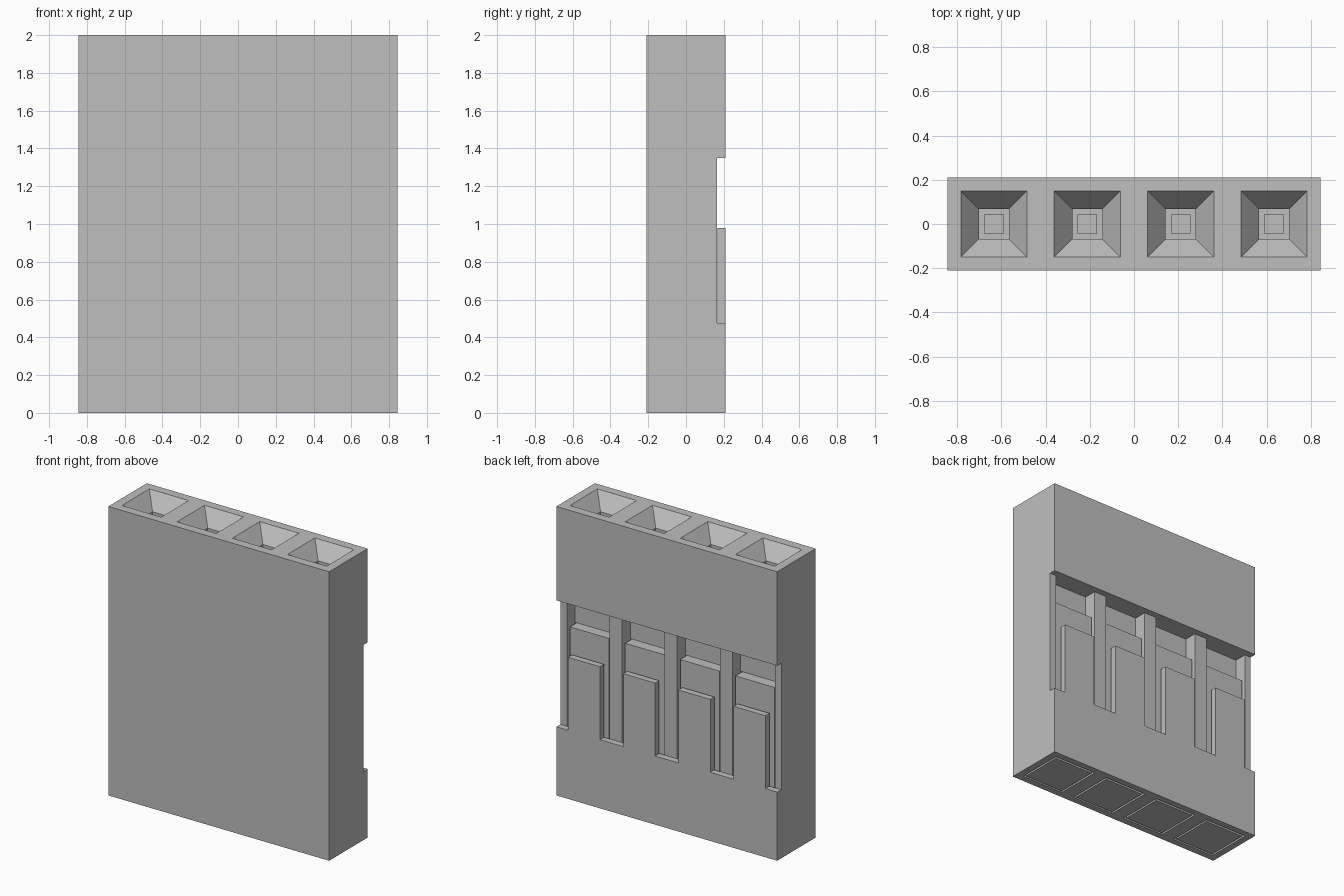
import bpy, bmesh

cube = bpy.data.objects.get("Cube")
if cube:
    bpy.data.objects.remove(cube, do_unlink=True)

grey = bpy.data.materials.new("light_grey")
grey.use_nodes = True
COLOUR = (0.52, 0.52, 0.52, 1)
grey.diffuse_color = COLOUR
grey.node_tree.nodes["Principled BSDF"].inputs["Base Color"].default_value = COLOUR

PITCH = 0.4225
HALF_W, HALF_D, HEIGHT = 2 * PITCH, 0.21, 2.0
CELLS = [(i - 1.5) * PITCH for i in range(4)]
RECESS_LOW, RECESS_TOP, LATCH_TOP = 0.475, 1.35, 0.98
RECESS_Y, LATCH_HALF = 0.165, 0.122
CAVITY, PLUG, PLUG_TOP = 0.163, 0.15, 1.16
SHAFT, MOUTH, FUNNEL_DEPTH = 0.068, 0.15, 0.105


def block(name, x, y, z, top_scale=1.0):
    """Box from (min, max) ranges; the top can be scaled to make a frustum."""
    bm = bmesh.new()
    bmesh.ops.create_cube(bm, size=1)
    cx, cy = sum(x) / 2, sum(y) / 2
    for v in bm.verts:
        s = top_scale if v.co.z > 0 else 1.0
        v.co.x = cx + v.co.x * (x[1] - x[0]) * s
        v.co.y = cy + v.co.y * (y[1] - y[0]) * s
        v.co.z = z[1] if v.co.z > 0 else z[0]
    mesh = bpy.data.meshes.new(name)
    bm.to_mesh(mesh)
    bm.free()
    mesh.materials.append(grey)
    obj = bpy.data.objects.new(name, mesh)
    bpy.context.collection.objects.link(obj)
    return obj


def square(name, x, half, z, top_scale=1.0):
    return block(name, (x - half, x + half), (-half, half), z, top_scale)


def cut(target, cutter):
    """Subtract the cutter, bake the result and discard the cutter."""
    cutter.hide_render = True
    mod = target.modifiers.new("cut", "BOOLEAN")
    mod.operation, mod.solver, mod.object = "DIFFERENCE", "EXACT", cutter
    graph = bpy.context.evaluated_depsgraph_get()
    mesh = bpy.data.meshes.new_from_object(target.evaluated_get(graph))
    target.modifiers.clear()
    target.data = mesh
    bpy.data.objects.remove(cutter, do_unlink=True)


housing = block("housing", (-HALF_W, HALF_W), (-HALF_D, HALF_D), (0, HEIGHT))

# Band across the back above the latch tongues
cut(housing, block("band_cutter", (-1, 1), (RECESS_Y, 0.3), (LATCH_TOP, RECESS_TOP)))

# Slots between the latch tongues, open at both ends
for i in range(5):
    x = (i - 2) * PITCH
    w = PITCH / 2 - LATCH_HALF
    cut(housing, block("slot_cutter", (x - w, x + w), (RECESS_Y, 0.3),
                       (RECESS_LOW, LATCH_TOP + 0.1)))

for x in CELLS:
    # Terminal cavity open below, and the window over it
    cut(housing, block("cavity_cutter", (x - CAVITY, x + CAVITY),
                       (-CAVITY, RECESS_Y + 0.001), (-0.1, PLUG_TOP)))
    cut(housing, block("window_cutter", (x - CAVITY, x + CAVITY), (0.075, 0.3),
                       (PLUG_TOP - 0.05, RECESS_TOP)))
    # Shaft and flared mouth on top
    cut(housing, square("shaft_cutter", x, SHAFT, (PLUG_TOP - 0.05, HEIGHT - 0.08)))
    flare = (MOUTH - SHAFT) * 1.5 + SHAFT
    cut(housing, square("mouth_cutter", x, SHAFT,
                        (HEIGHT - FUNNEL_DEPTH, HEIGHT + FUNNEL_DEPTH / 2),
                        flare / SHAFT))

# Terminal block in each cavity, with a pin hole
for i, x in enumerate(CELLS):
    plug = square(f"terminal_block_{i + 1}", x, PLUG, (0, PLUG_TOP))
    cut(plug, square("pin_cutter", x, 0.042, (0.4, PLUG_TOP + 0.1)))
